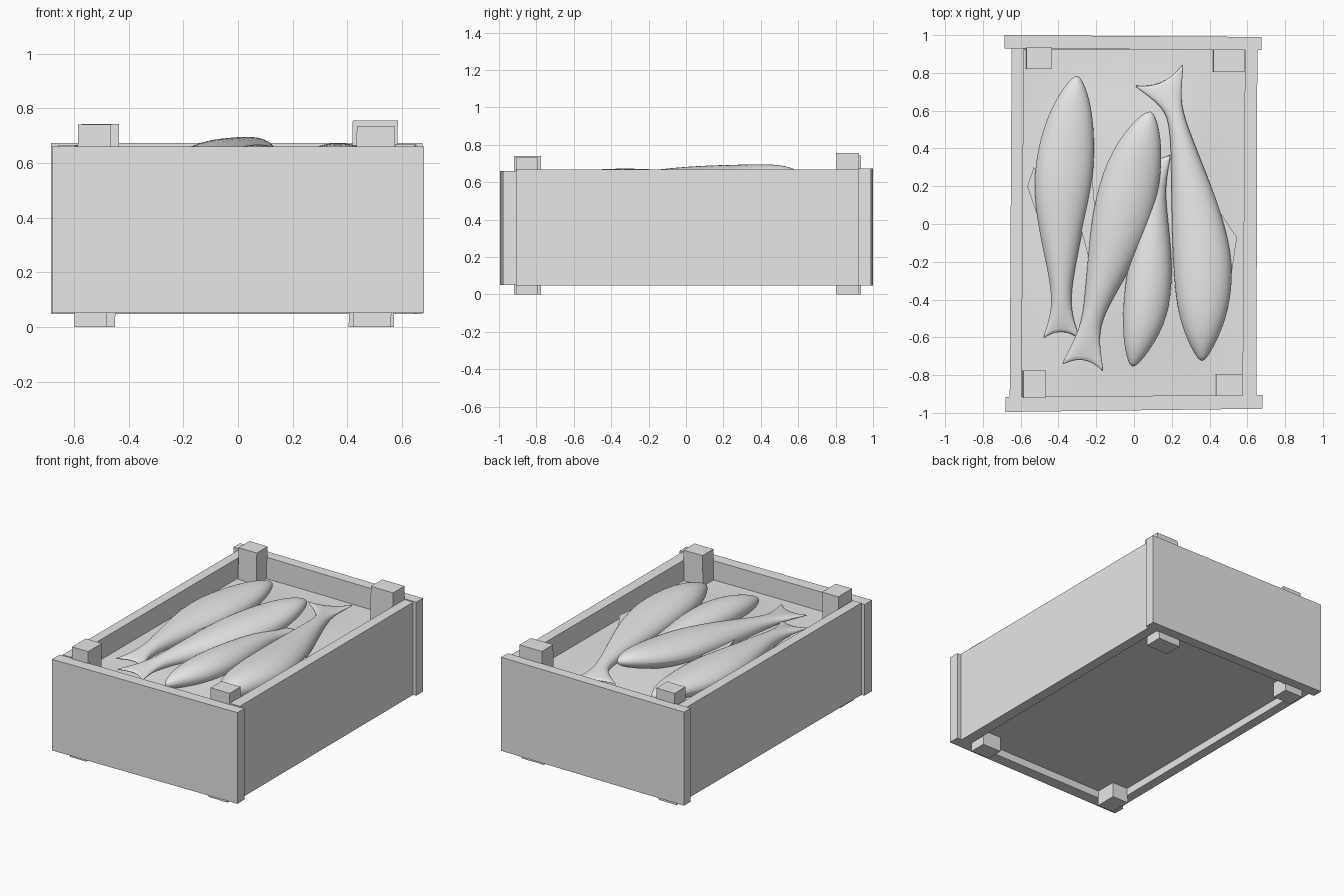
import bpy, bmesh
from math import sin, cos, pi, exp, radians
from mathutils import Vector

cube = bpy.data.objects.get("Cube")
if cube:
    bpy.data.objects.remove(cube, do_unlink=True)

grey = bpy.data.materials.new("plain_grey")
grey.use_nodes = True
grey.diffuse_color = (0.8, 0.8, 0.8, 1)
grey.node_tree.nodes["Principled BSDF"].inputs["Base Color"].default_value = (0.8, 0.8, 0.8, 1)


def finish(name, bm, smooth=False):
    bmesh.ops.recalc_face_normals(bm, faces=bm.faces)
    mesh = bpy.data.meshes.new(name)
    bm.to_mesh(mesh)
    bm.free()
    mesh.materials.append(grey)
    obj = bpy.data.objects.new(name, mesh)
    bpy.context.collection.objects.link(obj)
    if smooth:
        bpy.ops.object.select_all(action="DESELECT")
        obj.select_set(True)
        bpy.context.view_layer.objects.active = obj
        bpy.ops.object.shade_smooth_by_angle(angle=radians(50))
    return obj


def prism(name, plan, z0, z1, lean=0):
    """Upright block over a plan outline; lean shifts its foot sideways."""
    bm = bmesh.new()
    low = [bm.verts.new((x - lean, y, z0)) for x, y in plan]
    high = [bm.verts.new((x, y, z1)) for x, y in plan]
    bm.faces.new(low[::-1])
    bm.faces.new(high)
    n = len(plan)
    for i in range(n):
        j = (i + 1) % n
        bm.faces.new((low[i], low[j], high[j], high[i]))
    return finish(name, bm)


def rect(x0, x1, y0, y1):
    return [(x0, y0), (x1, y0), (x1, y1), (x0, y1)]


# Slightly crooked crate boards
prism("front_board", [(-0.68, -0.995), (0.68, -0.978), (0.68, -0.905), (-0.68, -0.915)], 0.05, 0.66)
prism("back_board", [(-0.685, 0.93), (0.675, 0.92), (0.675, 0.99), (-0.685, 1)], 0.047, 0.673)
prism("right_board", [(-0.658, -0.915), (-0.595, -0.915), (-0.583, 0.93), (-0.648, 0.93)], 0.05, 0.665)
prism("left_board", [(0.574, -0.907), (0.648, -0.907), (0.653, 0.922), (0.588, 0.922)], 0.047, 0.667)
prism("floor", [(-0.6, -0.92), (0.58, -0.92), (0.59, 0.93), (-0.59, 0.93)], 0.1, 0.14)

# Corner posts, poking out above and below
for name, plan, top in (
    ("front_right_post", rect(-0.585, -0.465, -0.92, -0.775), 0.74),
    ("front_left_post", rect(0.435, 0.575, -0.91, -0.795), 0.735),
    ("back_right_post", rect(-0.57, -0.435, 0.82, 0.935), 0.743),
    ("back_left_post", rect(0.42, 0.585, 0.805, 0.925), 0.755),
):
    prism(name, plan, 0, top, lean=0.015)

# Softly heaped bed under the catch
bm = bmesh.new()
bmesh.ops.create_grid(bm, x_segments=20, y_segments=28, size=1)
for v in bm.verts:
    v.co.x *= 0.595
    v.co.y *= 0.925
    v.co.z = 0.53 + 0.035 * exp(-(v.co.x / 0.4) ** 4 - (v.co.y / 0.7) ** 4)
finish("bed", bm, smooth=True)


def fish(name, stations, fork):
    """Loft from snout to tail; each station is x, y, z, half width, half height."""
    sides = 10
    bm = bmesh.new()
    rings = []
    last = len(stations) - 1
    for i, (x, y, z, w, h) in enumerate(stations):
        a, b = stations[max(i - 1, 0)], stations[min(i + 1, last)]
        along = Vector((b[0] - a[0], b[1] - a[1], 0)).normalized()
        across = Vector((-along.y, along.x, 0))
        ring = []
        for k in range(sides):
            t = 2 * pi * k / sides
            p = Vector((x, y, z + 1.05 * h * sin(t))) + across * w * 1.05 * cos(t)
            if i == last:
                p += along * fork * cos(t) ** 2
            ring.append(bm.verts.new(p))
        rings.append(ring)
    for a, b in zip(rings, rings[1:]):
        for k in range(sides):
            j = (k + 1) % sides
            bm.faces.new((a[k], a[j], b[j], b[k]))
    bm.faces.new(rings[0])
    # Close the thin tail edge in strips, top row to bottom row
    tail = rings[-1]
    for k in range(sides // 2):
        quad = [tail[k], tail[k + 1], tail[(-k - 1) % sides], tail[-k % sides]]
        quad = list(dict.fromkeys(quad))
        if len(quad) > 2:
            bm.faces.new(quad)
    obj = finish(name, bm, smooth=True)
    sub = obj.modifiers.new("rounding", "SUBSURF")
    sub.levels = sub.render_levels = 2


fish("fish_outer_right", [
    (-0.3, 0.79, 0.59, 0.015, 0.02), (-0.315, 0.68, 0.59, 0.085, 0.055),
    (-0.345, 0.5, 0.58, 0.14, 0.075), (-0.375, 0.25, 0.58, 0.165, 0.085),
    (-0.39, 0, 0.57, 0.125, 0.08), (-0.385, -0.25, 0.57, 0.07, 0.06),
    (-0.385, -0.45, 0.57, 0.04, 0.035), (-0.385, -0.57, 0.568, 0.11, 0.01)], 0.06)
fish("fish_middle_top", [
    (0.09, 0.6, 0.645, 0.015, 0.02), (0.06, 0.5, 0.64, 0.09, 0.06),
    (0, 0.3, 0.61, 0.155, 0.085), (-0.06, 0.05, 0.6, 0.165, 0.09),
    (-0.13, -0.2, 0.58, 0.12, 0.085), (-0.2, -0.42, 0.575, 0.065, 0.055),
    (-0.24, -0.57, 0.575, 0.045, 0.03), (-0.265, -0.72, 0.575, 0.125, 0.01)], 0.07)
fish("fish_middle_low", [
    (-0.01, -0.76, 0.575, 0.015, 0.02), (0.015, -0.65, 0.585, 0.075, 0.06),
    (0.06, -0.48, 0.585, 0.125, 0.085), (0.085, -0.25, 0.58, 0.125, 0.09),
    (0.1, 0, 0.57, 0.085, 0.075), (0.11, 0.2, 0.57, 0.05, 0.05),
    (0.12, 0.35, 0.57, 0.08, 0.01)], 0.04)
fish("fish_outer_left", [
    (0.36, -0.73, 0.575, 0.015, 0.02), (0.36, -0.62, 0.585, 0.08, 0.065),
    (0.365, -0.46, 0.585, 0.14, 0.09), (0.37, -0.22, 0.58, 0.165, 0.095),
    (0.33, 0.05, 0.575, 0.135, 0.08), (0.28, 0.3, 0.57, 0.085, 0.065),
    (0.235, 0.52, 0.57, 0.045, 0.04), (0.2, 0.64, 0.57, 0.045, 0.025),
    (0.15, 0.75, 0.57, 0.16, 0.01)], 0.07)

# Thin side fins
prism("fin_right", [(-0.53, 0.3), (-0.565, 0.2), (-0.525, 0.08), (-0.45, -0.12), (-0.44, 0.2)], 0.565, 0.573)
prism("fin_middle", [(-0.22, 0.24), (-0.305, 0.08), (-0.275, -0.05), (-0.24, -0.18), (-0.2, 0)], 0.585, 0.593)
prism("fin_left", [(0.45, 0.07), (0.545, -0.07), (0.52, -0.24), (0.5, -0.4), (0.43, -0.1)], 0.575, 0.583)
